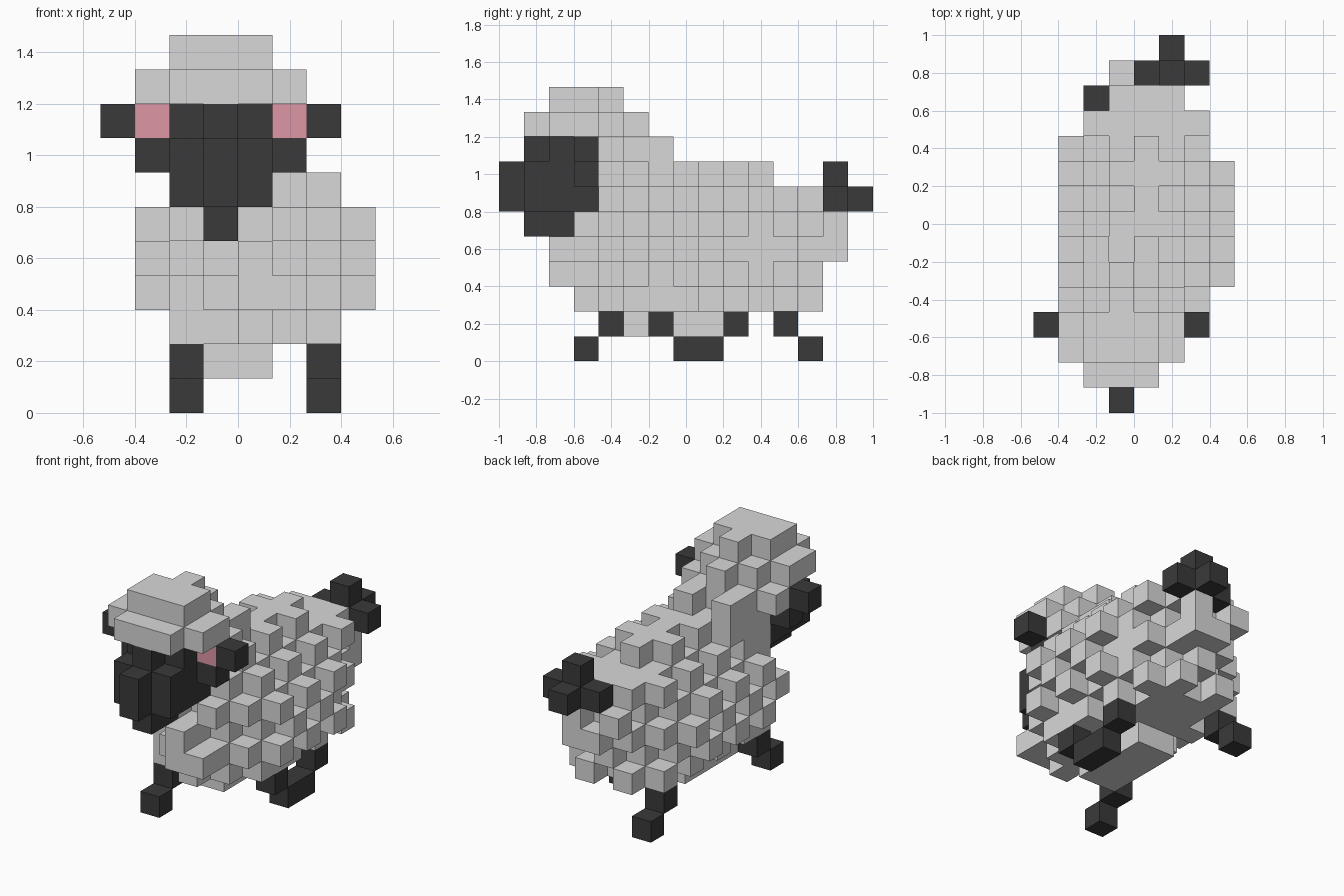
import bpy, bmesh, math
from mathutils import Vector

cube = bpy.data.objects.get("Cube")
if cube:
    bpy.data.objects.remove(cube, do_unlink=True)

V = 2 / 15                      # edge of one block
ORIGIN = Vector((-4 * V, -1.0, 0))


def material(name, rgb):
    m = bpy.data.materials.new(name)
    m.use_nodes = True
    m.diffuse_color = (*rgb, 1)
    bsdf = m.node_tree.nodes["Principled BSDF"]
    bsdf.inputs["Base Color"].default_value = (*rgb, 1)
    bsdf.inputs["Roughness"].default_value = 0.9
    return m


WOOL = material("wool grey", (0.69, 0.69, 0.69))
DARK = material("charcoal", (0.042, 0.042, 0.042))
PINK = material("ear pink", (0.73, 0.31, 0.38))


def box(i, j, k):
    """All blocks in inclusive ranges along x, y and z."""
    return {(a, b, c) for a in range(i[0], i[1] + 1)
            for b in range(j[0], j[1] + 1) for c in range(k[0], k[1] + 1)}


def bumps(i, j, k):
    """Chequered tufts: every other block of a range."""
    return {c for c in box(i, j, k) if sum(c) % 2}


def build(name, cells, mat):
    """Skin a set of blocks with its outer faces only."""
    bm = bmesh.new()
    for cell in cells:
        centre = Vector(cell) + Vector((0.5, 0.5, 0.5))
        for axis in range(3):
            for sign in (-1, 1):
                n = [0, 0, 0]
                n[axis] = sign
                if tuple(a + b for a, b in zip(cell, n)) in cells:
                    continue
                u, w = Vector((0, 0, 0)), Vector((0, 0, 0))
                u[(axis + 1) % 3] = 0.5
                w[(axis + 2) % 3] = 0.5 * sign
                mid = centre + Vector(n) * 0.5
                bm.faces.new([bm.verts.new(ORIGIN + V * p) for p in
                              (mid - u - w, mid + u - w, mid + u + w, mid - u + w)])
    bmesh.ops.remove_doubles(bm, verts=bm.verts, dist=1e-4)
    me = bpy.data.meshes.new(name)
    bm.to_mesh(me)
    bm.free()
    me.materials.append(mat)
    ob = bpy.data.objects.new(name, me)
    bpy.context.collection.objects.link(ob)


# Body core: rounded stack of layers
body = box((3, 4), (5, 8), (1, 1)) | box((3, 5), (4, 11), (2, 5))
body |= box((2, 6), (5, 10), (3, 5))
body |= box((3, 5), (4, 12), (6, 6)) | box((4, 4), (6, 10), (7, 7))
# Tufts around the rounded lower edge and the four upright corners
for x in (2, 6):
    body |= bumps((x, x), (4, 11), (2, 2))
    body |= bumps((x, x), (4, 4), (3, 5)) | bumps((x, x), (11, 11), (3, 5))
    body |= bumps((x, x), (5, 11), (6, 6))
for y in (3, 12):
    body |= bumps((3, 5), (y, y), (2, 5))
body |= {(2, 4, 2), (6, 6, 2)}
# Tufts on the flanks and along the back
body |= bumps((1, 1), (4, 10), (3, 5)) | bumps((7, 7), (5, 9), (3, 5))
body |= bumps((3, 3), (7, 10), (7, 7)) | bumps((5, 5), (7, 10), (7, 7))
# Chest and rump tufts
body |= box((4, 4), (2, 3), (3, 4)) | {(5, 2, 3)}
body |= bumps((3, 5), (13, 13), (4, 5)) | {(5, 13, 4), (5, 12, 4)}
build("wool_body", body, WOOL)

# Neck and woolly cap
cap = box((2, 4), (4, 5), (6, 7)) | box((2, 4), (6, 6), (7, 7)) | {(5, 4, 6), (5, 5, 7)}
cap |= box((1, 5), (4, 4), (8, 8)) | box((2, 4), (5, 5), (8, 8)) | {(2, 6, 8), (4, 6, 8)}
cap |= box((2, 4), (1, 1), (9, 9)) | box((1, 5), (2, 3), (9, 9))
cap |= box((2, 4), (4, 4), (9, 9)) | {(3, 5, 9)}
cap |= box((2, 4), (2, 3), (10, 10)) | {(3, 4, 10)}
build("wool_cap", cap, WOOL)

# Face with snout ridge, chin and cheeks
face = box((2, 4), (1, 3), (6, 7)) | box((2, 4), (2, 3), (8, 8)) | {(3, 1, 8)}
face |= box((3, 3), (0, 0), (6, 7)) | box((3, 3), (1, 2), (5, 5))
face |= {(1, 3, 7), (5, 3, 7)}
build("face", face, DARK)

# Ears
for side, inner, tip in (("right", 1, 0), ("left", 5, 6)):
    build(side + "_inner_ear", {(inner, 3, 8)}, PINK)
    build(side + "_ear_tip", {(tip, 3, 8)}, DARK)

# Legs in mid stride: upper block and foot block
for name, x, upper, foot in (("front_right_leg", 2, 4, 3), ("back_right_leg", 2, 11, 12),
                             ("front_left_leg", 6, 6, 7), ("back_left_leg", 6, 9, 8)):
    build(name, {(x, upper, 1), (x, foot, 0)}, DARK)

# Tail tuft
build("tail", box((4, 6), (13, 13), (6, 6)) | {(5, 14, 6), (5, 13, 7)}, DARK)
